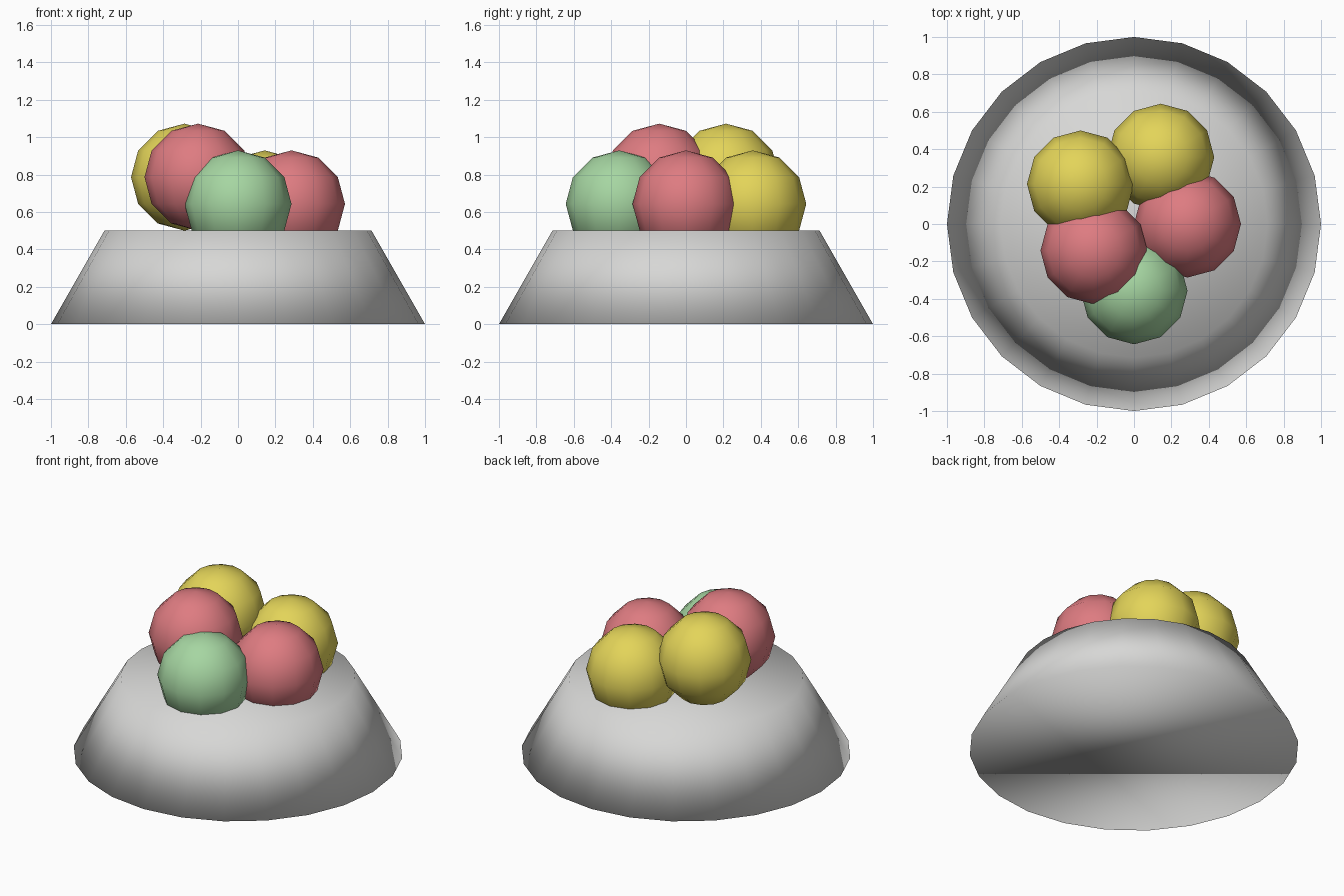
import bpy

cube = bpy.data.objects.get("Cube")
if cube:
    bpy.data.objects.remove(cube, do_unlink=True)


def make_material(name, rgb):
    mat = bpy.data.materials.new(name)
    mat.use_nodes = True
    color = (*rgb, 1.0)
    mat.diffuse_color = color
    mat.node_tree.nodes["Principled BSDF"].inputs["Base Color"].default_value = color
    return mat


def finish(name, mat):
    """Name, colour and smooth the active object."""
    obj = bpy.context.object
    obj.name = name
    obj.data.name = name
    obj.data.materials.append(mat)
    bpy.ops.object.shade_smooth()
    return obj


grey = make_material("light grey", (0.68, 0.68, 0.67))
red = make_material("soft red", (0.73, 0.20, 0.22))
yellow = make_material("yellow", (0.77, 0.66, 0.10))
green = make_material("pale green", (0.38, 0.67, 0.36))

# Bowl: closed tapered drum, wide at the bottom, smooth all over
BOWL_HEIGHT = 0.5
bpy.ops.mesh.primitive_cone_add(
    vertices=24, radius1=1.0, radius2=0.714, depth=BOWL_HEIGHT,
    end_fill_type='NGON', location=(0, 0, BOWL_HEIGHT / 2))
finish("bowl", grey)

# Fruit: three sunk into the top, two resting higher
FRUIT_RADIUS = 0.286
LOW, HIGH = 0.643, 0.786
fruits = [
    ("front_fruit", green, (0, -0.357, LOW)),
    ("right_side_fruit", red, (0.286, 0, LOW)),
    ("back_fruit", yellow, (0.143, 0.357, LOW)),
    ("upper_front_fruit", red, (-0.214, -0.143, HIGH)),
    ("upper_back_fruit", yellow, (-0.286, 0.214, HIGH)),
]
for name, mat, position in fruits:
    bpy.ops.mesh.primitive_uv_sphere_add(
        segments=12, ring_count=6, radius=FRUIT_RADIUS, location=position)
    finish(name, mat)
